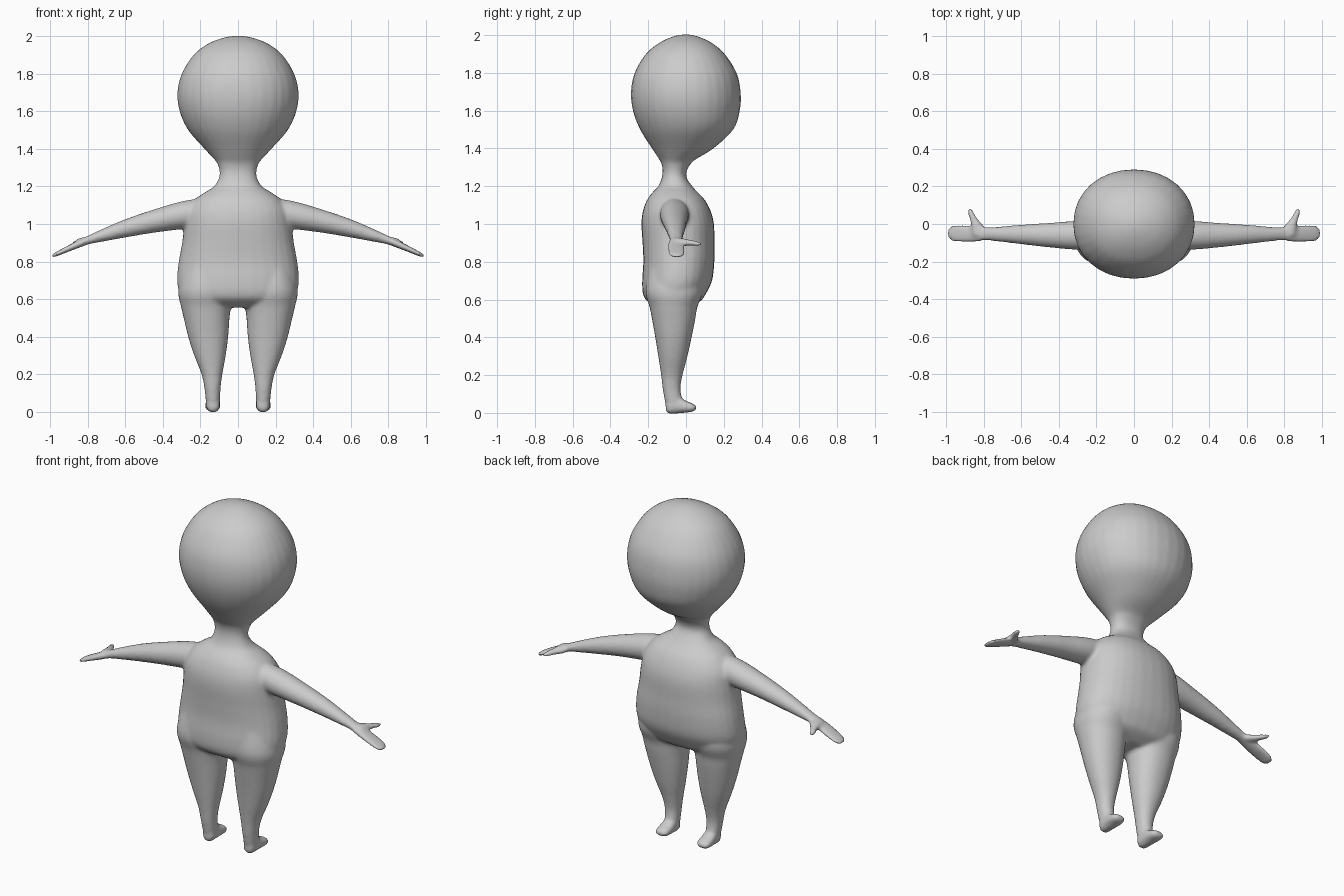
import bpy, bmesh, math

SIDES, STEPS = 32, 5


def spline(rows):
    """Catmull-Rom interpolation of section rows."""
    out = []
    for i in range(len(rows) - 1):
        p = [rows[max(0, min(len(rows) - 1, i + k))] for k in (-1, 0, 1, 2)]
        for s in range(STEPS):
            t = s / STEPS
            out.append([0.5 * (2 * b + (c - a) * t + (2 * a - 5 * b + 4 * c - d) * t ** 2
                               + (3 * b - a - 3 * c + d) * t ** 3) for a, b, c, d in zip(*p)])
    return out + [list(rows[-1])]


def loft(bm, rows, place, power=2.0):
    """Skin rounded sections (t, u_min, u_max, v_min, v_max); place maps (t, u, v) to xyz."""
    rings = []
    for t, u0, u1, v0, v1 in spline(rows):
        ring = []
        for k in range(SIDES):
            a = 2 * math.pi * k / SIDES
            c, s = math.cos(a), math.sin(a)
            u = (u0 + u1) / 2 + (u1 - u0) / 2 * math.copysign(abs(c) ** (2 / power), c)
            v = (v0 + v1) / 2 + (v1 - v0) / 2 * math.copysign(abs(s) ** (2 / power), s)
            ring.append(bm.verts.new(place(t, u, v)))
        rings.append(ring)
    for lo, hi in zip(rings, rings[1:]):
        for k in range(SIDES):
            n = (k + 1) % SIDES
            bm.faces.new((lo[k], lo[n], hi[n], hi[k]))
    bm.faces.new(rings[0])
    bm.faces.new(rings[-1])


bm = bmesh.new()

# torso, neck: z, half width, back y, front y
torso = [(.555, .20, -.15, .01), (.59, .285, -.205, .075), (.63, .312, -.228, .105),
         (.70, .325, -.232, .138), (.80, .316, -.226, .150), (.90, .298, -.230, .150),
         (1.0, .286, -.236, .148), (1.07, .272, -.228, .130), (1.13, .23, -.205, .098),
         (1.17, .175, -.175, .06), (1.20, .128, -.146, .033), (1.25, .100, -.127, .002),
         (1.30, .102, -.125, .012), (1.36, .125, -.145, .06)]
loft(bm, [(z, -w, w, a, b) for z, w, a, b in torso], lambda t, u, v: (u, v, t), 2.25)

# head
head = [(1.29, .085, -.11, .0), (1.335, .118, -.137, .04), (1.40, .178, -.18, .145),
        (1.50, .265, -.243, .25), (1.60, .311, -.281, .285), (1.70, .323, -.291, .289),
        (1.80, .300, -.272, .268), (1.90, .238, -.213, .205), (1.96, .162, -.14, .135),
        (1.992, .08, -.07, .065), (2.003, .02, -.02, .018)]
loft(bm, [(z, -w, w, a, b) for z, w, a, b in head], lambda t, u, v: (u, v, t), 2.1)

arm = [(.08, -.13, .0, 1.0, 1.15), (.28, -.138, .016, .975, 1.125), (.45, -.125, .006, .953, 1.077),
       (.60, -.108, -.004, .928, 1.026), (.72, -.094, -.014, .906, .975),
       (.79, -.088, -.018, .893, .942), (.85, -.097, -.012, .872, .914),
       (.92, -.100, -.003, .846, .878), (.97, -.092, -.007, .826, .851), (.994, -.07, -.03, .82, .836)]
thumb = [(-.06, .785, .86, .89, .93), (-.015, .798, .868, .884, .924),
         (.025, .83, .876, .884, .916), (.06, .852, .888, .882, .909), (.081, .863, .885, .887, .903)]
leg = [(.80, .06, .28, -.19, .08), (.65, .032, .318, -.215, .09), (.56, .038, .304, -.193, .06),
       (.50, .045, .290, -.181, .05), (.40, .052, .266, -.163, .03), (.30, .065, .234, -.147, .008),
       (.20, .083, .195, -.132, -.018), (.13, .092, .180, -.124, -.029),
       (.06, .096, .172, -.112, -.02), (.012, .102, .164, -.1, -.03)]
foot = [(-.108, .118, .148, .01, .05), (-.09, .099, .167, -.004, .08), (-.04, .095, .172, -.003, .085),
        (.0, .093, .176, .001, .064), (.035, .096, .175, .006, .05), (.055, .115, .158, .018, .036)]

for s in (-1, 1):
    loft(bm, arm, lambda t, u, v: (s * t, u, v))
    loft(bm, thumb, lambda t, u, v: (s * u, t, v))
    loft(bm, leg, lambda t, u, v: (s * u, v, t), 2.15)
    loft(bm, foot, lambda t, u, v: (s * u, t, v), 2.3)

bmesh.ops.recalc_face_normals(bm, faces=bm.faces)
mesh = bpy.data.meshes.new("figure_body")
bm.to_mesh(mesh)
bm.free()
body = bpy.data.objects.new("figure_body", mesh)
bpy.context.collection.objects.link(body)

# fuse the parts into one soft skin
fuse = body.modifiers.new("fuse", 'REMESH')
fuse.mode = 'VOXEL'
fuse.voxel_size = 0.01
fuse.use_smooth_shade = True
soft = body.modifiers.new("soften", 'SMOOTH')
soft.factor = 0.5
soft.iterations = 7

grey = bpy.data.materials.new("plain grey")
grey.diffuse_color = (0.6, 0.6, 0.6, 1)
mesh.materials.append(grey)
